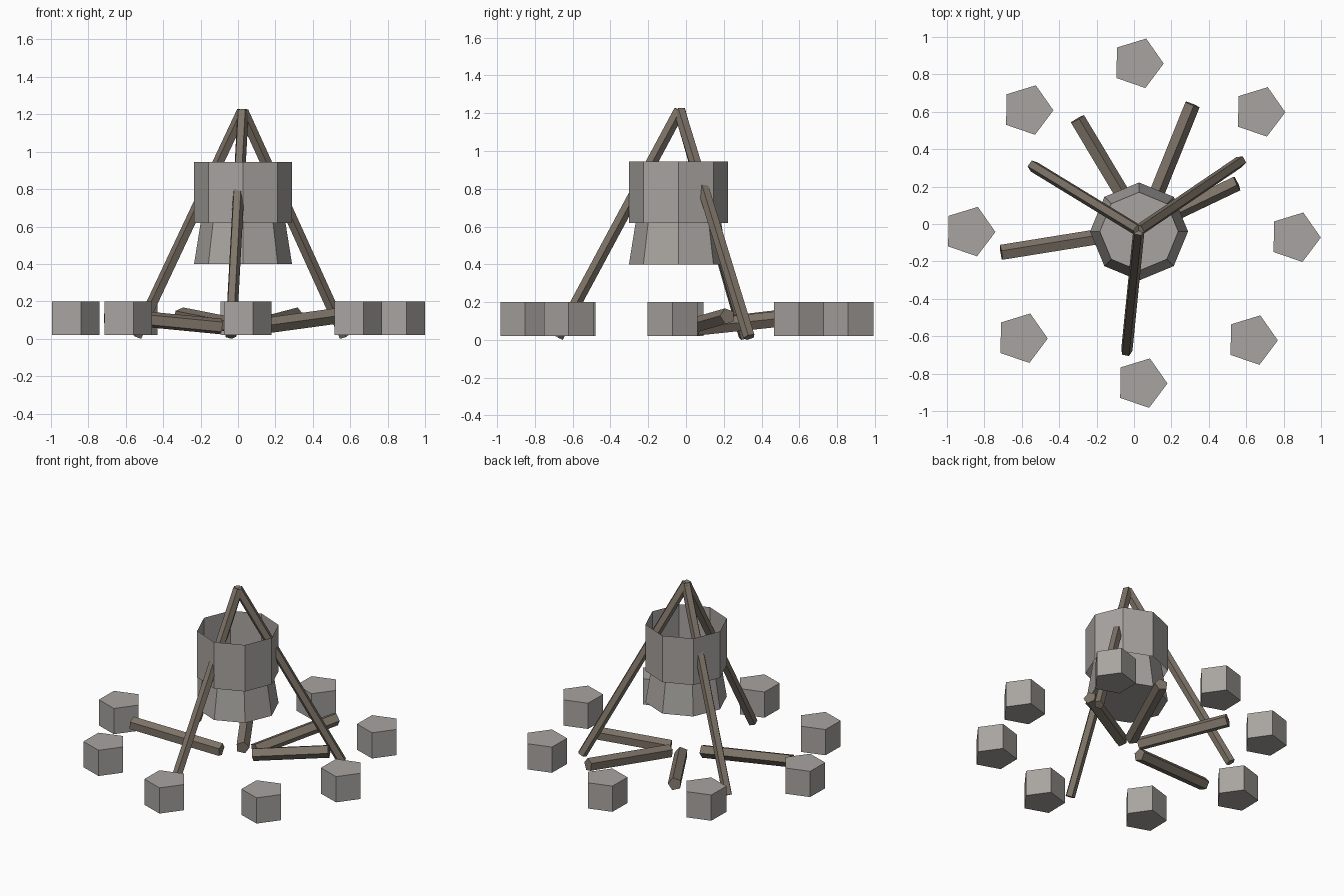
import bpy, bmesh, math
from mathutils import Vector

cube = bpy.data.objects.get("Cube")
if cube:
    bpy.data.objects.remove(cube)


def material(name, rgb):
    mat = bpy.data.materials.new(name)
    mat.use_nodes = True
    color = (*rgb, 1)
    mat.diffuse_color = color
    mat.node_tree.nodes["Principled BSDF"].inputs["Base Color"].default_value = color
    return mat


stone_grey = material("stone grey", (0.39, 0.37, 0.35))
wood_brown = material("wood brown", (0.21, 0.175, 0.14))


def prism(name, start, end, r_start, r_end, sides, mat, roll=0, caps=True):
    """Flat-sided bar between two points, rolled from its upward side."""
    start, end = Vector(start), Vector(end)
    axis = (end - start).normalized()
    if abs(axis.z) > 0.999:
        u = Vector((1, 0, 0))
    else:
        u = (Vector((0, 0, 1)) - axis * axis.z).normalized()
    v = axis.cross(u)
    bm = bmesh.new()
    rings = []
    for centre, r in ((start, r_start), (end, r_end)):
        ring = []
        for i in range(sides):
            a = math.radians(roll) + math.tau * i / sides
            ring.append(bm.verts.new(centre + r * (math.cos(a) * u + math.sin(a) * v)))
        rings.append(ring)
    low, high = rings
    for i in range(sides):
        j = (i + 1) % sides
        bm.faces.new((low[i], low[j], high[j], high[i]))
    if caps:
        bm.faces.new(low[::-1])
        bm.faces.new(high)
    mesh = bpy.data.meshes.new(name)
    bm.to_mesh(mesh)
    bm.free()
    mesh.materials.append(mat)
    obj = bpy.data.objects.new(name, mesh)
    bpy.context.collection.objects.link(obj)
    return obj


# Ring of five-sided stones
stones = [(0.02, 0.86), (0.67, 0.60), (0.86, -0.07), (0.63, -0.62),
          (0.04, -0.85), (-0.60, -0.61), (-0.88, -0.04), (-0.57, 0.61)]
for n, (x, y) in enumerate(stones, 1):
    prism(f"stone_{n}", (x, y, 0.02), (x, y, 0.2), 0.139, 0.139, 5, stone_grey, roll=-1)

# Pot: open upper tube around a flared, closed base
px, py = 0.027, -0.04
prism("pot_wall", (px, py, 0.62), (px, py, 0.945), 0.262, 0.262, 8, stone_grey, caps=False)
prism("pot_base", (px, py, 0.40), (px, py, 0.725), 0.262, 0.21, 8, stone_grey)

# Tripod poles meeting above the pot
feet = [(-0.54, 0.31), (0.57, 0.335), (-0.04, -0.68)]
for n, (x, y) in enumerate(feet, 1):
    prism(f"tripod_pole_{n}", (x, y, 0.015), (0.025, -0.035, 1.215),
          0.032, 0.032, 5, wood_brown, roll=30)

# Logs leaning outward from the fire's centre: outer end, inner end
logs = [((-0.71, -0.155), (-0.09, -0.055)), ((-0.305, 0.56), (0.0, 0.05)),
        ((0.31, 0.64), (0.08, 0.07)), ((0.55, 0.22), (0.11, 0.01))]
for n, (outer, inner) in enumerate(logs, 1):
    prism(f"log_{n}", (*inner, 0.065), (*outer, 0.125), 0.044, 0.044, 5, wood_brown, roll=15)
